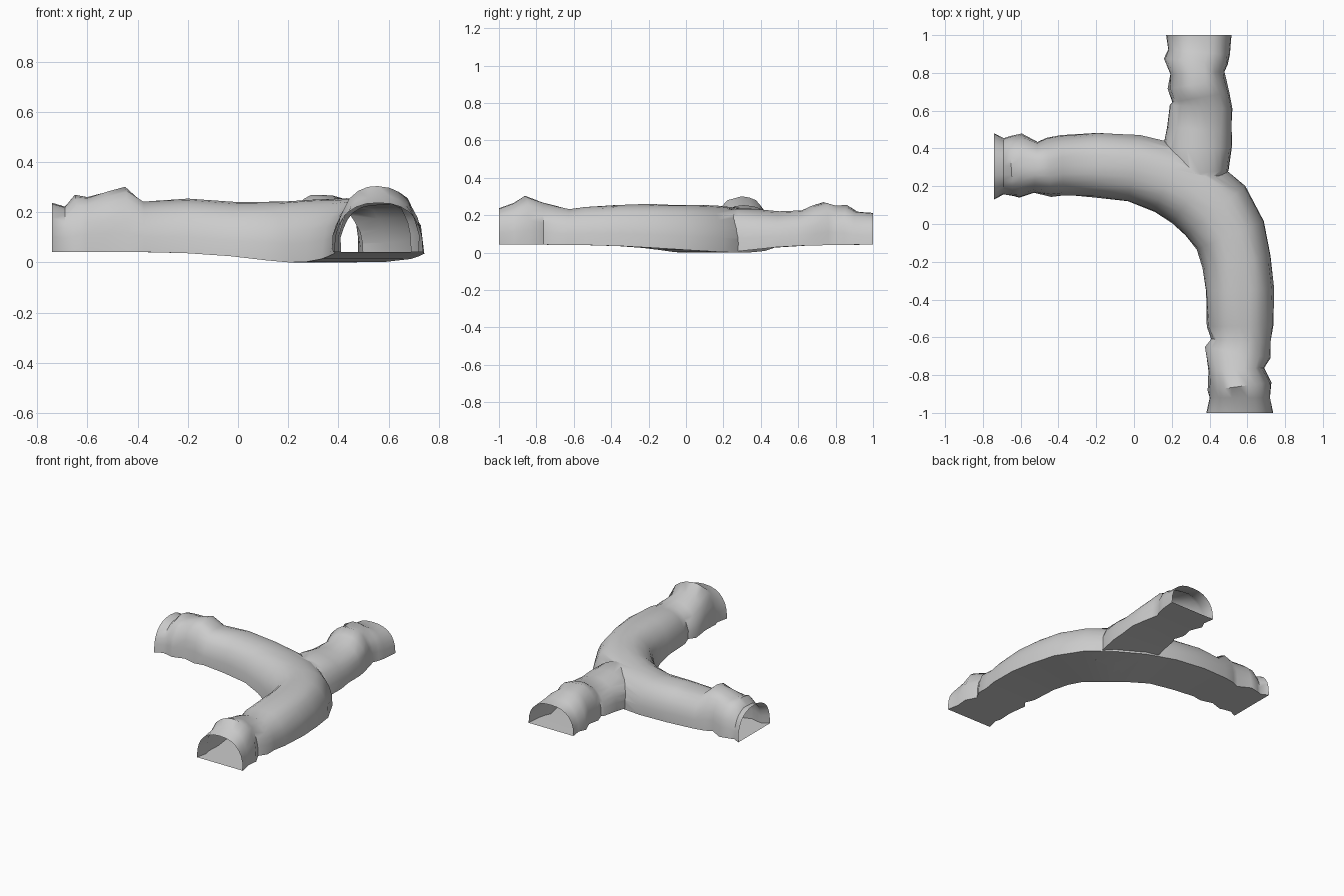
import bpy, bmesh, math, random
from mathutils import Vector

random.seed(4)
ARCH_STEPS = 14
HUB = Vector((0.3, 0.08))

if "Cube" in bpy.data.objects:
    bpy.data.objects.remove(bpy.data.objects["Cube"])

rock = bpy.data.materials.new("grey rock")
rock.use_nodes = True
rock.diffuse_color = (0.6, 0.6, 0.6, 1)
rock.node_tree.nodes["Principled BSDF"].inputs["Base Color"].default_value = (0.6, 0.6, 0.6, 1)


def floor_height(point):
    """The floor dips gently toward the junction."""
    distance = (point - HUB).length
    return 0.045 - 0.045 * math.exp(-(distance / 0.38) ** 2)


def arch_ring(bm, centre, tangent, half, top, rough):
    """One D-shaped cross-section: flat floor and rounded vault."""
    side = Vector((tangent.y, -tangent.x))
    base = floor_height(centre)
    ring = []
    for i in range(ARCH_STEPS + 1):
        a = math.pi * i / ARCH_STEPS
        c, s = math.cos(a), math.sin(a)
        across = math.copysign(abs(c) ** 0.85, c) * half
        rise = s ** 0.8 if s > 1e-6 else 0
        across += random.uniform(-rough, rough)
        height = base + (top - base) * rise + random.uniform(-rough, rough) * s
        p = centre + side * across
        ring.append(bm.verts.new((p.x, p.y, height)))
    return ring


def tunnel(name, stations):
    """Sweep a closed vault through stations of x, y, half width, top."""
    bm = bmesh.new()
    points = [Vector(s[:2]) for s in stations]
    last = len(points) - 1
    rings = []
    for i, (x, y, half, top) in enumerate(stations):
        tangent = (points[min(i + 1, last)] - points[max(i - 1, 0)]).normalized()
        if i == 0 or i == last:
            # ends are cut square to the axes
            long_x = abs(tangent.x) > abs(tangent.y)
            tangent = Vector((math.copysign(1, tangent.x), 0)) if long_x else Vector((0, math.copysign(1, tangent.y)))
        rough = 0.0 if i in (0, last) else 0.004
        rings.append(arch_ring(bm, points[i], tangent, half, top, rough))
    for a, b in zip(rings, rings[1:]):
        for i in range(len(a)):
            j = (i + 1) % len(a)
            bm.faces.new((a[i], a[j], b[j], b[i]))
    bm.faces.new(rings[0])
    bm.faces.new(rings[-1])
    bmesh.ops.recalc_face_normals(bm, faces=bm.faces)
    mesh = bpy.data.meshes.new(name)
    bm.to_mesh(mesh)
    bm.free()
    mesh.materials.append(rock)
    obj = bpy.data.objects.new(name, mesh)
    bpy.context.collection.objects.link(obj)
    return obj


# Curved main passage, from the front mouth to the right-hand mouth
front_half = [
    (0.56, -1, 0.177, 0.24), (0.56, -0.92, 0.16, 0.27), (0.56, -0.86, 0.17, 0.305),
    (0.54, -0.77, 0.15, 0.275), (0.55, -0.68, 0.178, 0.25), (0.565, -0.62, 0.158, 0.235),
    (0.56, -0.54, 0.175, 0.25), (0.56, -0.35, 0.18, 0.26), (0.545, -0.2, 0.182, 0.26),
    (0.51, -0.06, 0.19, 0.26), (0.43, 0.07, 0.205, 0.255), (0.32, 0.17, 0.2, 0.25),
]
side_half = [
    (0.18, 0.245, 0.19, 0.245), (0, 0.295, 0.18, 0.24), (-0.2, 0.312, 0.172, 0.255),
    (-0.38, 0.31, 0.158, 0.245), (-0.45, 0.3, 0.155, 0.3), (-0.52, 0.3, 0.138, 0.285),
    (-0.6, 0.31, 0.168, 0.265), (-0.65, 0.305, 0.158, 0.27), (-0.69, 0.305, 0.15, 0.225),
    (-0.74, 0.305, 0.175, 0.24),
]
# Straight branch to the back mouth
back_branch = [
    (0.36, 0.16, 0.1, 0.2), (0.35, 0.27, 0.155, 0.235), (0.335, 0.4, 0.185, 0.23),
    (0.345, 0.5, 0.173, 0.22), (0.355, 0.62, 0.165, 0.225), (0.355, 0.67, 0.155, 0.25),
    (0.335, 0.74, 0.155, 0.275), (0.335, 0.8, 0.145, 0.255), (0.33, 0.86, 0.17, 0.255),
    (0.345, 0.91, 0.163, 0.225), (0.343, 1, 0.173, 0.215),
]
passage = tunnel("cave_passage", front_half + side_half)
branch = tunnel("branch_cutter", back_branch)

# Join the branch so that the inside stays open
join = passage.modifiers.new("join", "BOOLEAN")
join.operation = "UNION"
join.solver = "EXACT"
join.object = branch
bpy.context.view_layer.objects.active = passage
passage.select_set(True)
bpy.ops.object.modifier_apply(modifier="join")
bpy.data.objects.remove(branch)

# Open the three mouths and stand the model on the ground
bm = bmesh.new()
bm.from_mesh(passage.data)
mouths = [f for f in bm.faces
          if all(abs(v.co.y) > 0.995 for v in f.verts) or all(v.co.x < -0.735 for v in f.verts)]
bmesh.ops.delete(bm, geom=mouths, context="FACES")
low = min(v.co.z for v in bm.verts)
for v in bm.verts:
    v.co.z -= low
bm.to_mesh(passage.data)
bm.free()

bpy.ops.object.select_all(action="DESELECT")
passage.select_set(True)
bpy.ops.object.shade_smooth_by_angle(angle=math.radians(50))
